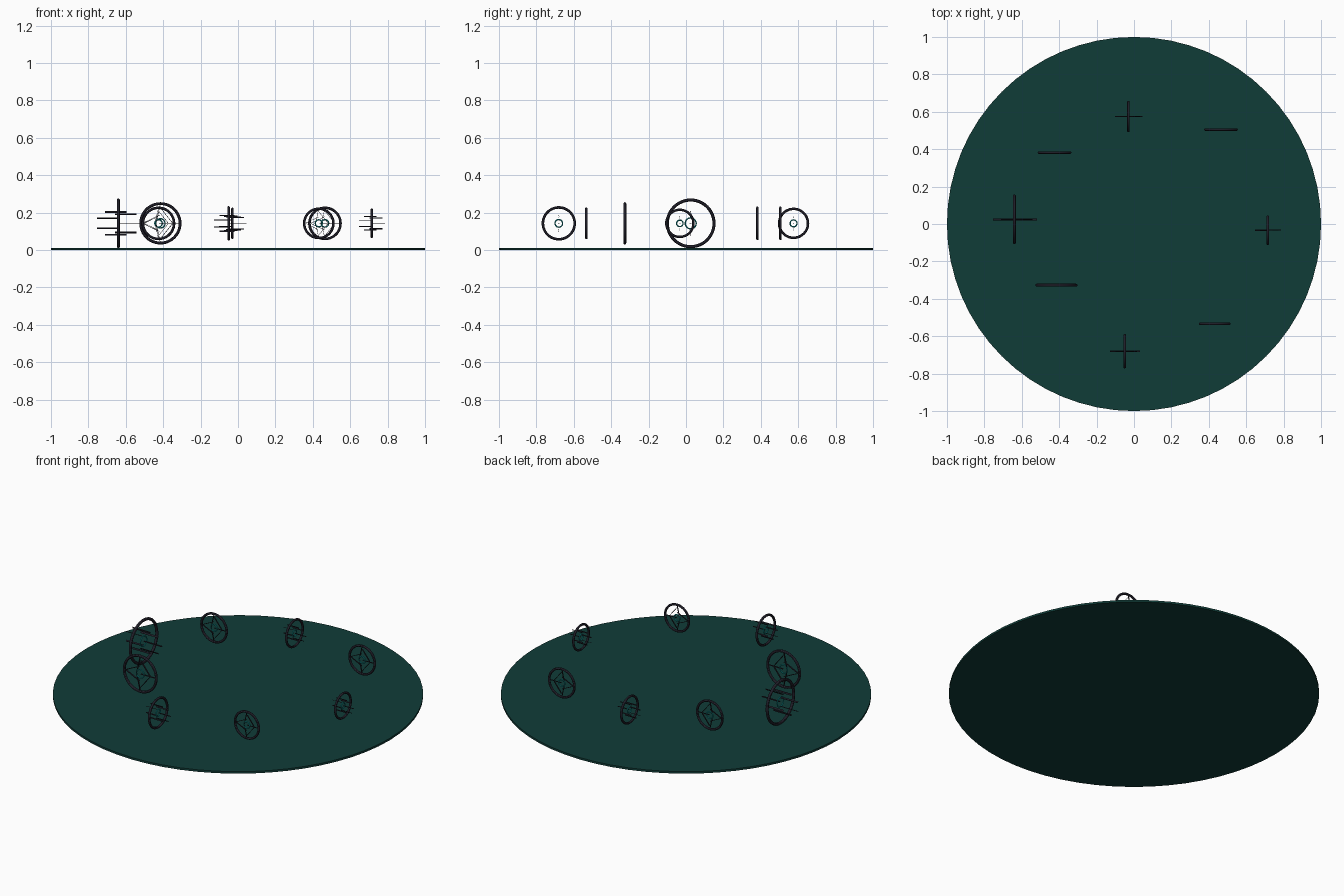
import bpy
from math import pi, cos, sin

if "Cube" in bpy.data.objects:
    bpy.data.objects.remove(bpy.data.objects["Cube"], do_unlink=True)


def material(name, rgb):
    m = bpy.data.materials.new(name)
    m.use_nodes = True
    color = (*rgb, 1)
    m.diffuse_color = color
    m.node_tree.nodes["Principled BSDF"].inputs["Base Color"].default_value = color
    return m


deep_green = material("deep green", (0.005, 0.045, 0.039))
dark_metal = material("dark metal", (0.014, 0.013, 0.022))
teal = material("teal", (0.005, 0.32, 0.33))


def finish(name, mat, smooth=True):
    obj = bpy.context.object
    obj.name = name
    obj.data.materials.append(mat)
    if smooth:
        bpy.ops.object.shade_smooth_by_angle()
    return obj


def ring(name, mat, center, turn, major, minor):
    bpy.ops.mesh.primitive_torus_add(location=center, rotation=turn, major_radius=major,
                                     minor_radius=minor, major_segments=48, minor_segments=12)
    return finish(name, mat)


def wheel(name, x, y, radius, axis):
    """Rim, hub ring and seven flat spokes; axis is the facing direction."""
    center = (x, y, HEIGHT)
    turn = (0, pi / 2, 0) if axis == "x" else (pi / 2, 0, 0)
    minor = 0.004 + 0.032 * radius
    ring(name + "_rim", dark_metal, center, turn, radius - minor, minor)
    ring(name + "_hub", teal, center, turn, radius * 0.22, 0.0035)
    for k in range(SPOKES):
        a = 2 * pi * k / SPOKES
        spin = (a, 0, 0) if axis == "x" else (0, a, 0)
        reach = radius * 0.47
        bpy.ops.mesh.primitive_cube_add(
            size=1, location=(x + reach * cos(a), y, HEIGHT + reach * sin(a)), rotation=spin)
        spoke = finish(f"{name}_spoke_{k + 1}", dark_metal, smooth=False)
        spoke.scale = (radius * 0.87, radius * 0.075, radius * 0.025)


HEIGHT = 0.143
SPOKES = 7

# Round base
bpy.ops.mesh.primitive_cylinder_add(vertices=64, radius=1, depth=0.012, location=(0, 0, 0.006))
finish("base_disc", deep_green)

# Ring of wheels standing over the base
wheel("back_wheel", -0.03, 0.575, 0.084, "x")
wheel("back_left_wheel", 0.465, 0.505, 0.09, "y")
wheel("back_right_wheel", -0.425, 0.382, 0.09, "y")
wheel("right_wheel", -0.64, 0.025, 0.133, "x")
wheel("left_wheel", 0.715, -0.033, 0.079, "x")
wheel("front_right_wheel", -0.415, -0.327, 0.113, "y")
wheel("front_left_wheel", 0.432, -0.533, 0.085, "y")
wheel("front_wheel", -0.05, -0.68, 0.092, "x")
